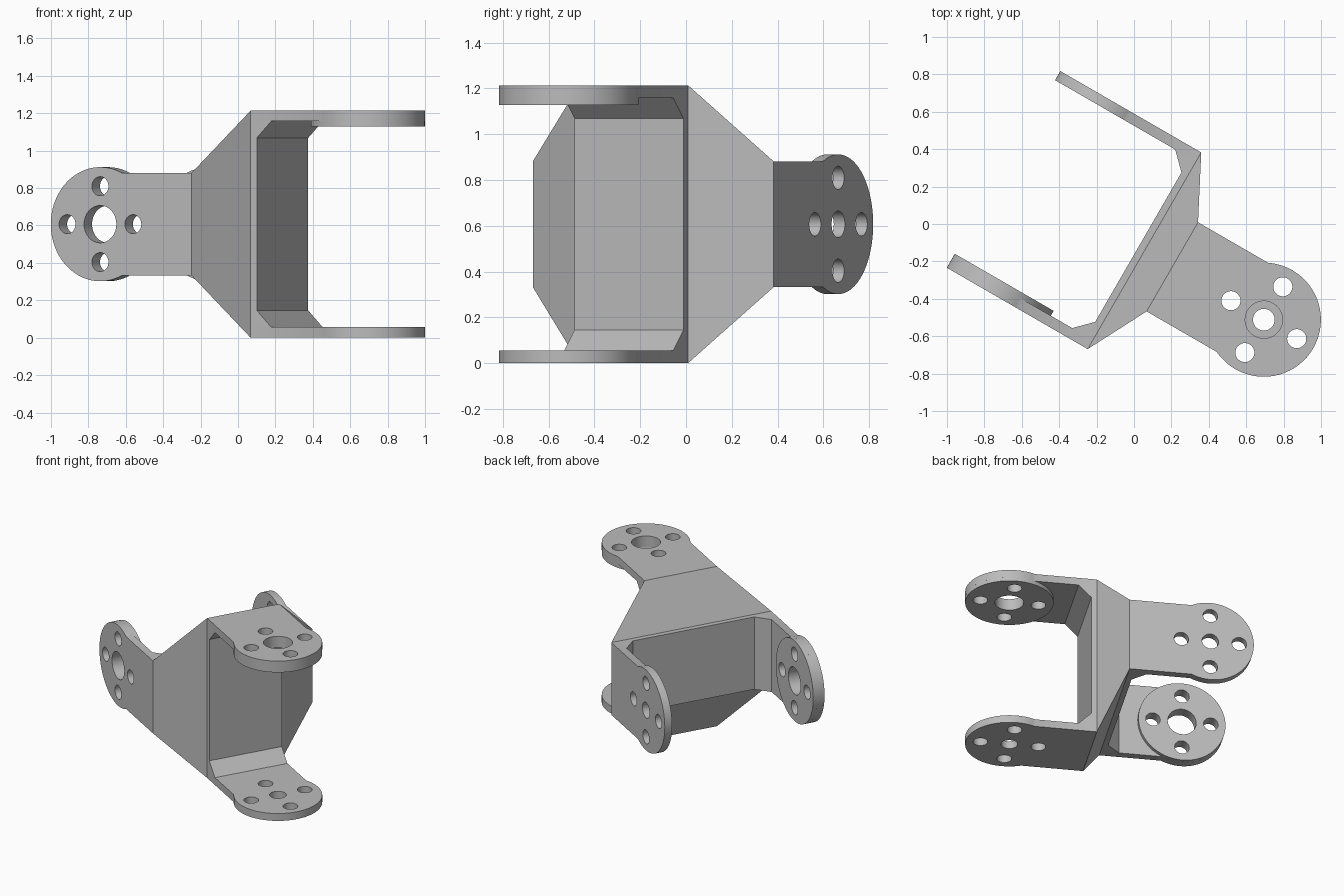
import bpy, bmesh, math
from mathutils import Matrix, Vector

if "Cube" in bpy.data.objects:
    bpy.data.objects.remove(bpy.data.objects["Cube"], do_unlink=True)

# Shared dimensions
HALF = 0.607      # half span of a yoke
WIDTH = 0.275     # half width of an arm
THICK = 0.056     # arm plate thickness
BOSS = 0.03       # extra thickness inside the drive arm
REACH = 0.565     # yoke base to pivot
RADIUS = 0.305    # pivot disc
WALL = 0.038      # yoke base thickness
GUSSET = 0.09     # inner corner chamfer
PITCH = 0.203     # pivot to screw holes
FLARE = 0.172     # distance between the two yoke bases

grey = bpy.data.materials.new("light_grey")
grey.use_nodes = True
grey.diffuse_color = (0.5, 0.5, 0.5, 1)
grey.node_tree.nodes["Principled BSDF"].inputs["Base Color"].default_value = (0.5, 0.5, 0.5, 1)


def finish(bm, name, frame):
    bmesh.ops.recalc_face_normals(bm, faces=bm.faces[:])
    mesh = bpy.data.meshes.new(name)
    bm.to_mesh(mesh)
    bm.free()
    mesh.materials.append(grey)
    obj = bpy.data.objects.new(name, mesh)
    bpy.context.collection.objects.link(obj)
    obj.matrix_world = frame
    return obj


def prism(points, direction, name, frame):
    """Extrude a closed outline along a direction."""
    bm = bmesh.new()
    face = bm.faces.new([bm.verts.new(p) for p in points])
    new = bmesh.ops.extrude_face_region(bm, geom=[face])["geom"]
    bmesh.ops.translate(bm, vec=direction, verts=[v for v in new if isinstance(v, bmesh.types.BMVert)])
    return finish(bm, name, frame)


def circle(x, y, z, r, count):
    return [(x + r * math.cos(math.tau * i / count), y + r * math.sin(math.tau * i / count), z)
            for i in range(count)]


def drill(obj, centre_radius, frame):
    """Cut the pivot hole and four screw holes."""
    holes = [(0, 0, centre_radius)]
    holes += [(PITCH * math.cos(i * math.pi / 2), PITCH * math.sin(i * math.pi / 2), 0.051) for i in range(4)]
    bpy.context.view_layer.objects.active = obj
    for dx, dy, r in holes:
        cutter = prism(circle(REACH + dx, dy, -1, r, 32), (0, 0, 2), "hole_cutter", frame)
        cutter.hide_render = True
        mod = obj.modifiers.new("hole", "BOOLEAN")
        mod.operation, mod.solver, mod.object = "DIFFERENCE", "EXACT", cutter
        bpy.ops.object.modifier_apply(modifier=mod.name)
        bpy.data.objects.remove(cutter, do_unlink=True)


def smooth(obj):
    bpy.ops.object.select_all(action="DESELECT")
    obj.select_set(True)
    bpy.context.view_layer.objects.active = obj
    bpy.ops.object.shade_smooth_by_angle(angle=math.radians(25))


def yoke(name, frame):
    """U-shaped yoke opening along local x, with the drive arm on local +z."""
    inner = HALF - THICK
    # Base wall with chamfered inner corners
    section = [(0, inner), (WALL + GUSSET, inner), (WALL, inner - GUSSET)]
    section += [(x, -z) for x, z in reversed(section)]
    prism([(x, -WIDTH, z) for x, z in section], (0, 2 * WIDTH, 0), name + "_base", frame)
    # Arm outline: straight strip ending in a round disc
    start = math.pi - math.asin(WIDTH / RADIUS)
    outline = [(0, -WIDTH), (0, WIDTH)]
    for i in range(57):
        a = start - 2 * start * i / 56
        outline.append((REACH + RADIUS * math.cos(a), RADIUS * math.sin(a)))
    for label, z, hole in (("drive", inner, 0.1), ("idler", -HALF, 0.058)):
        arm = prism([(x, y, z) for x, y in outline], (0, 0, THICK), f"{name}_{label}_arm", frame)
        drill(arm, hole, frame)
        smooth(arm)
    # Round boss inside the drive arm
    boss = prism(circle(REACH, 0, inner - BOSS, RADIUS, 64), (0, 0, BOSS), name + "_drive_boss", frame)
    drill(boss, 0.1, frame)
    smooth(boss)


def make_frame(x_axis, z_axis, origin):
    rot = Matrix((x_axis, z_axis.cross(x_axis), z_axis)).transposed().to_4x4()
    return Matrix.Translation(origin) @ rot


# Axes of the bracket, turned thirty degrees about the vertical
up = Vector((0, 0, 1))
along = Vector((math.cos(math.radians(30)), -0.5, 0))
across = up.cross(along)
centre = across * -0.096 + up * HALF
front_frame = make_frame(along, up, centre + along * 0.292)
rear_frame = make_frame(-along, -across, centre + along * (0.292 - FLARE))

yoke("front_yoke", front_frame)
yoke("rear_yoke", rear_frame)

# Flared block joining the two crossed yokes
bm = bmesh.new()
for x, y, z in ((-FLARE, HALF, WIDTH), (0, WIDTH, HALF)):
    for sy in (-1, 1):
        for sz in (-1, 1):
            bm.verts.new((x, y * sy, z * sz))
bmesh.ops.convex_hull(bm, input=bm.verts[:])
bmesh.ops.dissolve_limit(bm, angle_limit=0.01, verts=bm.verts[:], edges=bm.edges[:])
finish(bm, "flared_joint", front_frame)
